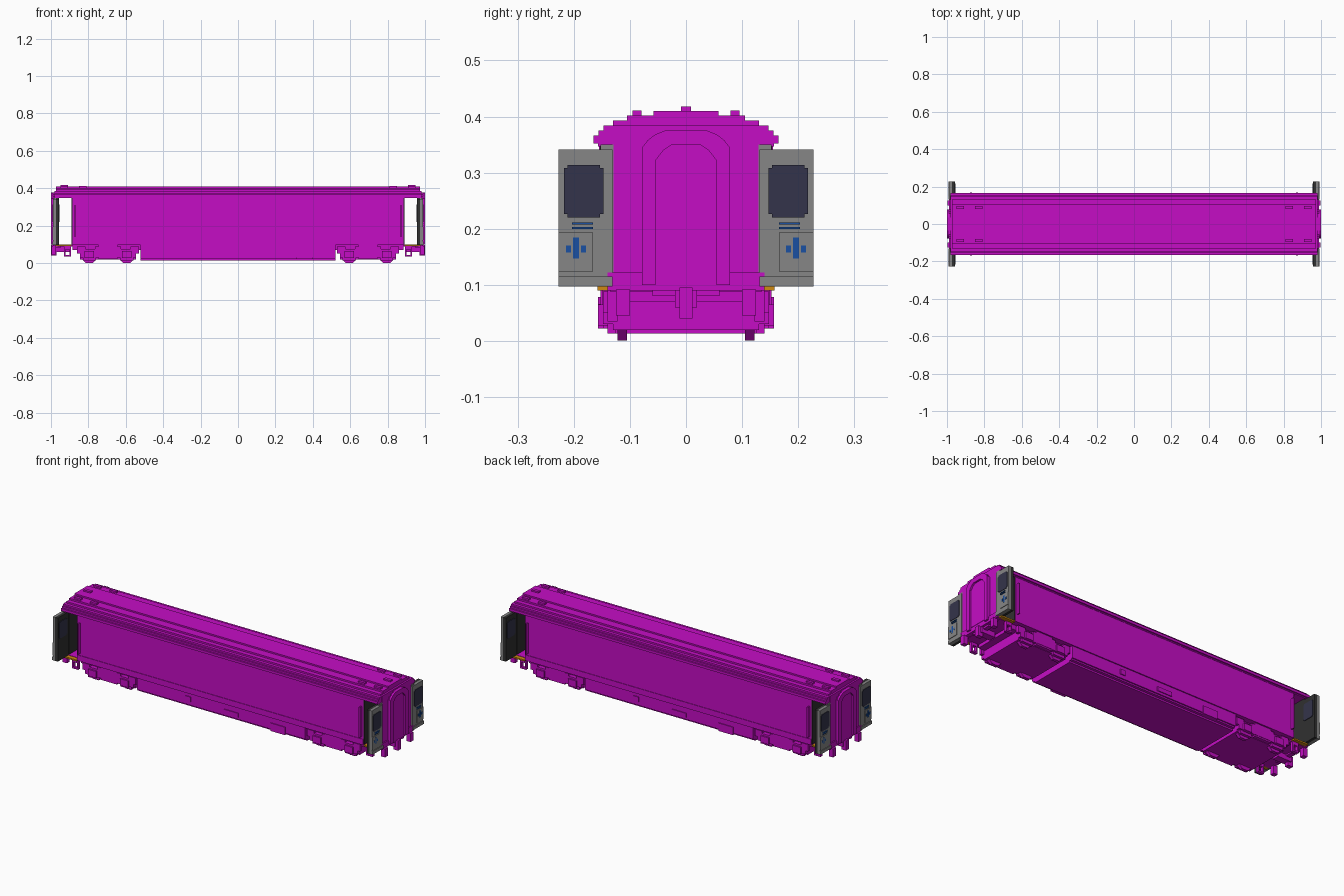
import bpy, bmesh, math

cube = bpy.data.objects.get("Cube")
if cube:
    bpy.data.objects.remove(cube, do_unlink=True)


def material(name, rgb):
    m = bpy.data.materials.new(name)
    m.diffuse_color = (*rgb, 1)
    m.use_nodes = True
    b = m.node_tree.nodes["Principled BSDF"]
    b.inputs["Base Color"].default_value = (*rgb, 1)
    b.inputs["Roughness"].default_value = 0.8
    return m


MAGENTA = material("magenta paint", (0.56, 0.004, 0.56))
GREY = material("door grey", (0.24, 0.24, 0.24))
DARK = material("dark interior", (0.03, 0.03, 0.03))
GLASS = material("navy glass", (0.034, 0.034, 0.07))
BLUE = material("blue trim", (0.01, 0.08, 0.36))
ORANGE = material("orange trim", (0.62, 0.25, 0.006))


def finish(name, bm, mat):
    bmesh.ops.recalc_face_normals(bm, faces=bm.faces)
    me = bpy.data.meshes.new(name)
    bm.to_mesh(me)
    bm.free()
    me.materials.append(mat)
    ob = bpy.data.objects.new(name, me)
    bpy.context.collection.objects.link(ob)
    return ob


def box(name, x, y, z, mat=MAGENTA):
    """Box from (min, max) pairs."""
    bm = bmesh.new()
    bmesh.ops.create_cube(bm, size=1)
    for v in bm.verts:
        v.co = [(r[0] + r[1]) / 2 + c * (r[1] - r[0]) for c, r in zip(v.co, (x, y, z))]
    return finish(name, bm, mat)


def prism(name, pts, axis, lo, hi, mat=MAGENTA):
    """Extrude an outline along x (outline is y, z) or along y (outline is x, z)."""
    bm = bmesh.new()
    place = (lambda p: (lo, p[0], p[1])) if axis == "x" else (lambda p: (p[0], lo, p[1]))
    face = bm.faces.new([bm.verts.new(place(p)) for p in pts])
    new = bmesh.ops.extrude_face_region(bm, geom=[face])["geom"]
    shift = (hi - lo, 0, 0) if axis == "x" else (0, hi - lo, 0)
    bmesh.ops.translate(bm, vec=shift, verts=[g for g in new if isinstance(g, bmesh.types.BMVert)])
    return finish(name, bm, mat)


def span(s, a, b):
    """Range a..b, mirrored when s is -1."""
    return tuple(sorted((s * a, s * b)))


def stepped(levels):
    """Symmetric stair outline from (half width, bottom, top), lowest first."""
    right = [p for w, b, t in levels for p in ((w, b), (w, t))]
    return right + [(-w, z) for w, z in reversed(right)]


def notched(w, c, z0, z1, y=0):
    """Rectangle with stepped corners of size c."""
    return [(y - w, z0 + c), (y - w + c, z0 + c), (y - w + c, z0), (y + w - c, z0),
            (y + w - c, z0 + c), (y + w, z0 + c), (y + w, z1 - c), (y + w - c, z1 - c),
            (y + w - c, z1), (y - w + c, z1), (y - w + c, z1 - c), (y - w, z1 - c)]


# Roof: long stepped shell, with shorter top layers so the ends step down
prism("roof_lower", stepped([(0.157, 0.347, 0.352), (0.165, 0.352, 0.366), (0.156, 0.366, 0.375),
                             (0.147, 0.375, 0.384)]), "x", -0.98, 0.98)
prism("roof_upper", stepped([(0.13, 0.384, 0.393), (0.105, 0.393, 0.402), (0.058, 0.402, 0.410)]),
      "x", -0.972, 0.972)

# Passenger body and sill
box("body", (-0.885, 0.885), (-0.155, 0.155), (0.096, 0.347))
box("body_sill", (-0.885, 0.885), (-0.158, 0.158), (0.096, 0.128))

# Underframe equipment casing
prism("underframe", stepped([(0.13, 0.013, 0.022), (0.145, 0.022, 0.03), (0.152, 0.03, 0.096)]),
      "x", -0.52, 0.52)
box("floor_beam", (-0.885, 0.885), (-0.125, 0.125), (0.07, 0.1))
for s in (-1, 1):
    for a, b, z0, z1 in ((0.02, 0.11, 0.043, 0.066), (0.31, 0.40, 0.022, 0.066),
                         (-0.215, -0.185, 0.05, 0.078)):
        box("equipment_box", span(-s, a, b), span(s, 0.14, 0.157), (z0, z1))

# Bogies
for e in (-1, 1):
    cx = e * 0.695
    box("bogie_frame", (cx - 0.15, cx + 0.15), (-0.13, 0.13), (0.02, 0.075))
    box("bogie_bolster", (cx - 0.05, cx + 0.05), (-0.15, 0.15), (0.03, 0.096))
    side = [(-0.165, 0.088), (-0.165, 0.05), (-0.15, 0.05), (-0.15, 0.03), (-0.05, 0.03),
            (-0.05, 0.022), (0.05, 0.022), (0.05, 0.03), (0.15, 0.03), (0.15, 0.05),
            (0.165, 0.05), (0.165, 0.088), (0.12, 0.088), (0.12, 0.075), (0.07, 0.075),
            (0.07, 0.088), (-0.07, 0.088), (-0.07, 0.075), (-0.12, 0.075), (-0.12, 0.088)]
    for s in (-1, 1):
        lo, hi = span(s, 0.13, 0.148)
        prism("bogie_side", [(cx + x, z) for x, z in side], "y", lo, hi)
        for ax in (cx - 0.1, cx + 0.1):
            lo, hi = span(s, 0.105, 0.122)
            wheel = [(ax + 0.048 * math.cos(a), 0.045 + 0.048 * math.sin(a))
                     for a in [math.pi / 8 + k * math.pi / 4 for k in range(8)]]
            prism("wheel", [(x, max(z, 0)) for x, z in wheel], "y", lo, hi)
            box("axle_box", (ax - 0.025, ax + 0.025), span(s, 0.14, 0.157), (0.028, 0.065))
            box("axle_box_foot", (ax - 0.035, ax + 0.035), span(s, 0.125, 0.14), (0.013, 0.035))

# Ends: open vestibule, end wall, gangway, coupler, swung-out doors
for e in (-1, 1):
    box("vestibule_partition", span(e, 0.885, 0.889), (-0.153, 0.153), (0.1, 0.347), DARK)
    box("vestibule_floor", span(e, 0.885, 0.965), (-0.135, 0.135), (0.088, 0.1))
    box("end_wall", span(e, 0.96, 0.982), (-0.131, 0.131), (0.09, 0.384))
    box("end_wall_lining", span(e, 0.956, 0.96), (-0.131, 0.131), (0.1, 0.347), DARK)
    box("end_beam", span(e, 0.96, 0.988), (-0.14, 0.14), (0.09, 0.122))
    lo, hi = span(e, 0.98, 0.99)
    prism("gangway_surround", stepped([(0.078, 0.115, 0.345), (0.068, 0.345, 0.358),
                                       (0.055, 0.358, 0.368), (0.035, 0.368, 0.376)]), "x", lo, hi)
    # Arched rim standing proud around the gangway door
    rim = [(0.078, 0.1), (0.078, 0.345), (0.068, 0.358), (0.055, 0.368), (0.035, 0.376)]
    inner = [(0.025, 0.35), (0.04, 0.34), (0.054, 0.322), (0.054, 0.1)]
    half = rim + [(0, 0.376), (0, 0.35)] + inner
    lo, hi = span(e, 0.99, 1.0)
    for s in (-1, 1):
        prism("gangway_rim", [(s * y, z) for y, z in half], "x", lo, hi)

    # Coupler and hanging gear
    box("coupler_shank", span(e, 0.9, 0.985), (-0.02, 0.02), (0.06, 0.09))
    box("coupler_head", span(e, 0.97, 1.0), (-0.012, 0.012), (0.04, 0.095))
    box("drawbar_plate", span(e, 0.95, 0.975), (-0.06, 0.06), (0.08, 0.096))
    for s in (-1, 1):
        box("end_hanger", span(e, 0.972, 0.998), span(s, 0.1, 0.125), (0.045, 0.092))
        # Step: an open rectangular loop
        for x0, x1, z0, z1 in ((0.892, 0.9, 0.035, 0.09), (0.922, 0.93, 0.035, 0.09),
                               (0.892, 0.93, 0.035, 0.043), (0.892, 0.93, 0.072, 0.09)):
            box("step_loop", span(e, x0, x1), span(s, 0.122, 0.14), (z0, z1))
        box("step_edge", span(e, 0.889, 0.975), span(s, 0.13, 0.158), (0.09, 0.098), ORANGE)
        box("grab_handle", span(e, 0.868, 0.875), span(s, 0.155, 0.172), (0.14, 0.31))

        # Door post and door leaf: grey outside, dark inside
        box("door_post", span(e, 0.972, 0.984), span(s, 0.129, 0.152), (0.098, 0.35), GREY)
        box("door_post_inside", span(e, 0.957, 0.972), span(s, 0.129, 0.152), (0.098, 0.35), DARK)
        box("door_outer", span(e, 0.973, 0.988), span(s, 0.131, 0.227), (0.097, 0.341), GREY)
        box("door_inner", span(e, 0.957, 0.973), span(s, 0.133, 0.227), (0.097, 0.341), DARK)
        box("door_panel", span(e, 0.988, 0.991), span(s, 0.166, 0.227), (0.124, 0.193), GREY)
        box("door_kick_plate", span(e, 0.988, 0.992), span(s, 0.131, 0.227), (0.097, 0.115), GREY)
        for a, b in ((0.987, 0.991), (0.954, 0.958)):
            lo, hi = span(e, a, b)
            prism("door_window", notched(0.035, 0.006, 0.22, 0.314, s * 0.182), "x", lo, hi, GLASS)
        # Blue trim bars
        for y0, y1, z0, z1 in ((0.166, 0.203, 0.208, 0.211), (0.166, 0.203, 0.200, 0.203),
                               (0.191, 0.201, 0.147, 0.184), (0.178, 0.187, 0.158, 0.17),
                               (0.205, 0.214, 0.158, 0.17)):
            box("door_trim_bar", span(e, 0.988, 0.9925), span(s, y0, y1), (z0, z1), BLUE)

    # Roof vents
    box("roof_vent", span(e, 0.908, 0.95), (-0.009, 0.009), (0.405, 0.418))
    for s in (-1, 1):
        for a, b in ((0.908, 0.95), (0.81, 0.85)):
            box("roof_vent", span(e, a, b), span(s, 0.079, 0.095), (0.4, 0.411))
